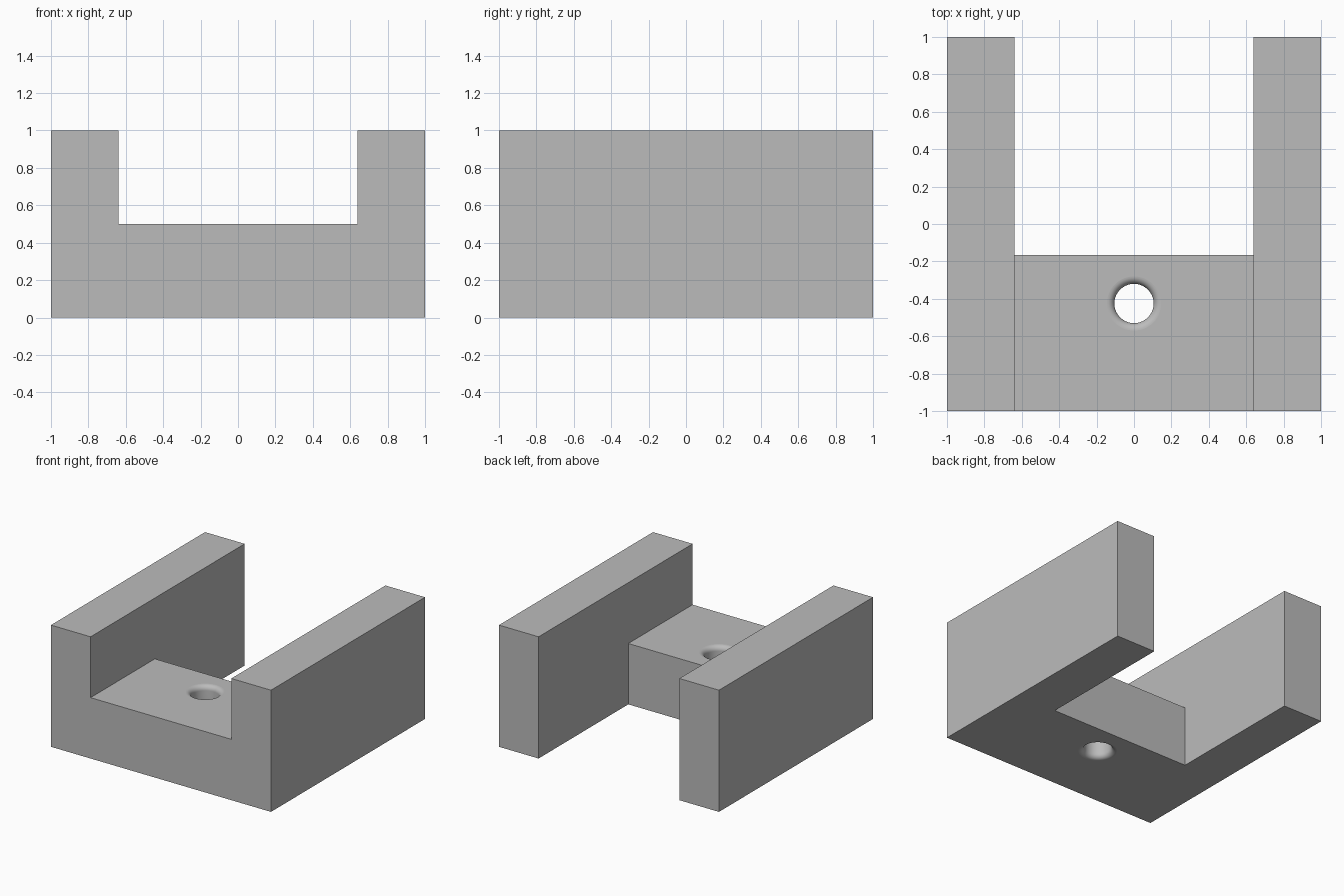
import bpy
import bmesh
import math

cube = bpy.data.objects.get("Cube")
if cube:
    bpy.data.objects.remove(cube, do_unlink=True)

# Main dimensions
HEIGHT = 1.0
INNER_X = 0.64       # inner face of each side wall
BRIDGE_TOP = 0.5
BRIDGE_BACK = -0.165
HOLE_Y = -0.425
HOLE_R = 0.105
LIP = 0.04           # rounding of the hole edges


def make_object(name, bm):
    bmesh.ops.recalc_face_normals(bm, faces=bm.faces)
    mesh = bpy.data.meshes.new(name)
    bm.to_mesh(mesh)
    bm.free()
    obj = bpy.data.objects.new(name, mesh)
    bpy.context.collection.objects.link(obj)
    return obj


def extrude_outline(name, points, vector):
    bm = bmesh.new()
    face = bm.faces.new([bm.verts.new(p) for p in points])
    new = bmesh.ops.extrude_face_region(bm, geom=[face])["geom"]
    verts = [g for g in new if isinstance(g, bmesh.types.BMVert)]
    bmesh.ops.translate(bm, verts=verts, vec=vector)
    return make_object(name, bm)


def lathe(name, profile, centre_y, sides=64):
    bm = bmesh.new()
    rings = []
    for r, z in profile:
        ring = []
        for i in range(sides):
            a = math.tau * i / sides
            ring.append(bm.verts.new((r * math.cos(a), centre_y + r * math.sin(a), z)))
        rings.append(ring)
    for low, high in zip(rings, rings[1:]):
        for i in range(sides):
            j = (i + 1) % sides
            bm.faces.new((low[i], low[j], high[j], high[i]))
    bm.faces.new(rings[0])
    bm.faces.new(rings[-1])
    return make_object(name, bm)


# U-shaped front outline carried through to the back
half = [(1, 0), (1, HEIGHT), (INNER_X, HEIGHT), (INNER_X, BRIDGE_TOP)]
outline = half + [(-x, z) for x, z in reversed(half)]
bracket = extrude_outline("bracket", [(x, -1, z) for x, z in outline], (0, 2, 0))

# Notch that opens the space between the walls behind the bridge
corners = [(-INNER_X, BRIDGE_BACK), (INNER_X, BRIDGE_BACK), (INNER_X, 1.2), (-INNER_X, 1.2)]
notch = extrude_outline("notch_cutter", [(x, y, -0.2) for x, y in corners], (0, 0, 1.4))

# Round hole with softened edges at both ends
steps = 8
arc = []
for i in range(steps + 1):
    a = math.pi / 2 * i / steps
    arc.append((HOLE_R + LIP * (1 - math.sin(a)), LIP * (1 - math.cos(a))))
outer = HOLE_R + LIP
profile = [(outer, -0.1)] + arc
profile += [(r, BRIDGE_TOP - z) for r, z in reversed(profile)]
hole = lathe("hole_cutter", profile, HOLE_Y)

bpy.context.view_layer.objects.active = bracket
for cutter in (notch, hole):
    cutter.hide_render = True
    mod = bracket.modifiers.new(cutter.name, "BOOLEAN")
    mod.operation = "DIFFERENCE"
    mod.solver = "EXACT"
    mod.object = cutter
    bpy.ops.object.modifier_apply(modifier=mod.name)
    bpy.data.objects.remove(cutter, do_unlink=True)

# Smooth hole wall, flat block faces
bpy.ops.object.select_all(action="DESELECT")
bracket.select_set(True)
bpy.ops.object.shade_smooth_by_angle(angle=math.radians(30))
for face in bracket.data.polygons:
    in_hole = math.hypot(face.center.x, face.center.y - HOLE_Y) < outer + 0.001
    face.use_smooth = in_hole and abs(face.normal.z) < 0.999

# Single plain grey
grey = bpy.data.materials.new("plain grey")
grey.use_nodes = True
colour = (0.5, 0.5, 0.5, 1)
grey.diffuse_color = colour
grey.node_tree.nodes["Principled BSDF"].inputs["Base Color"].default_value = colour
bracket.data.materials.clear()
bracket.data.materials.append(grey)
